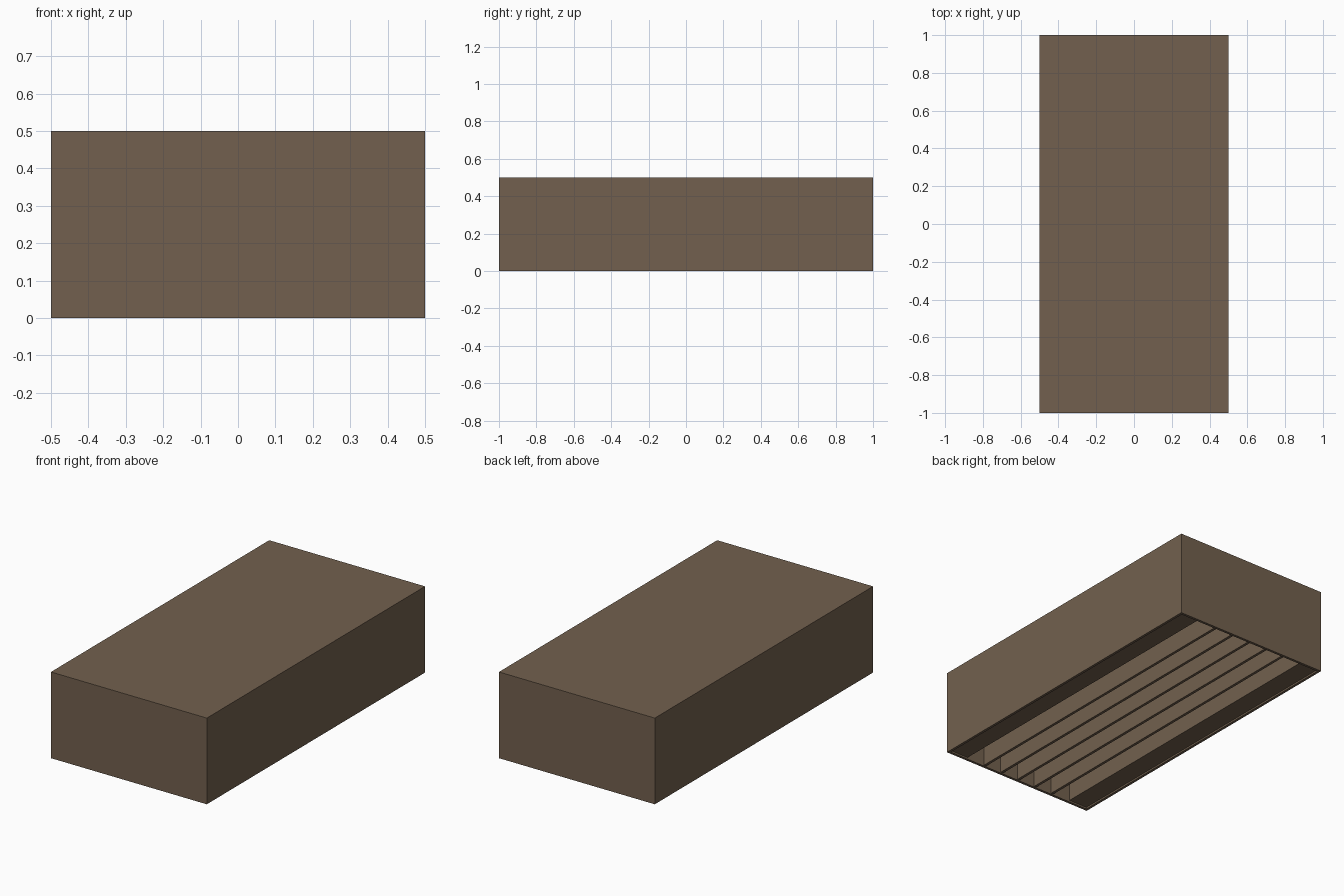
import bpy

if "Cube" in bpy.data.objects:
    bpy.data.objects.remove(bpy.data.objects["Cube"])

# One brown colour
brown = bpy.data.materials.new("brown")
brown.diffuse_color = (0.17, 0.118, 0.077, 1)
brown.use_nodes = True
brown.node_tree.nodes["Principled BSDF"].inputs["Base Color"].default_value = brown.diffuse_color


def box(name, x0, x1, y0, y1, z0, z1):
    bpy.ops.mesh.primitive_cube_add(size=1, location=((x0 + x1) / 2, (y0 + y1) / 2, (z0 + z1) / 2))
    o = bpy.context.object
    o.name = name
    o.scale = (x1 - x0, y1 - y0, z1 - z0)
    bpy.ops.object.transform_apply(location=True, rotation=False, scale=True)
    o.data.materials.append(brown)
    return o


WALL = 0.015

# Solid-looking outer case, open underneath
bpy.ops.mesh.primitive_cube_add(size=1, location=(0, 0, 0.25))
case = bpy.context.object
case.name = "case"
case.scale = (1, 2, 0.5)
bpy.ops.object.transform_apply(location=True, rotation=False, scale=True)
case.data.materials.append(brown)
cutter = box("case_cutter", -0.5 + WALL, 0.5 - WALL, -1 + WALL, 1 - WALL, -0.1, 0.5 - WALL)
cutter.hide_render = True
cutter.hide_viewport = True
cut = case.modifiers.new("hollow", "BOOLEAN")
cut.operation = "DIFFERENCE"
cut.solver = "EXACT"
cut.object = cutter

# Side ledges under the long walls, slightly recessed from the rim
for side, s in (("left", -1), ("right", 1)):
    a, b = sorted((s * 0.365, s * (0.5 - WALL)))
    box(side + "_ledge", a, b, -1 + WALL, 1 - WALL, 0.01, 0.5 - WALL)

# Lengthwise upright slats
for i in range(5):
    x = -0.24 + 0.12 * i
    box("slat_%d" % (i + 1), x - 0.008, x + 0.008, -1 + WALL, 1 - WALL, 0.005, 0.5 - WALL)
